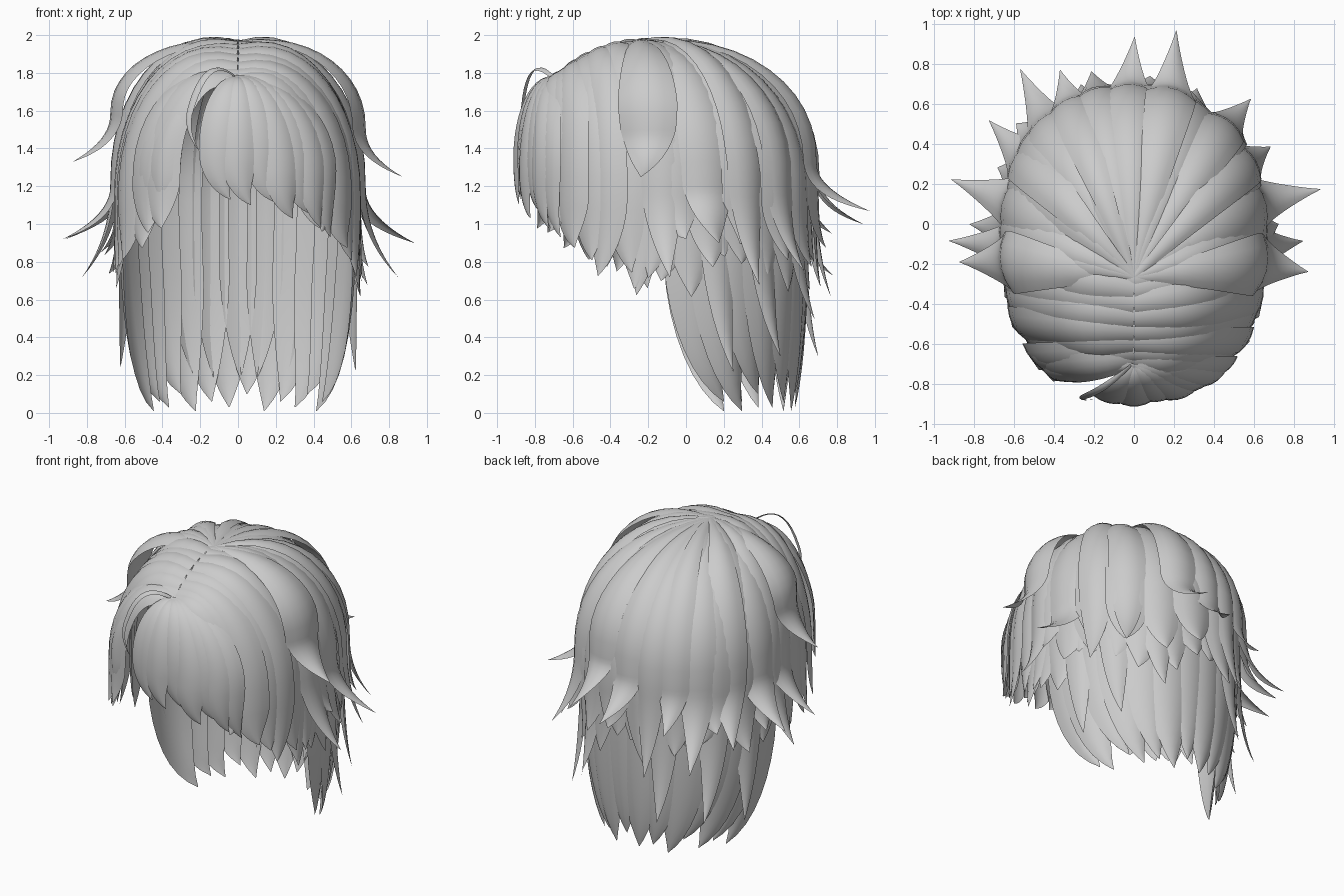
import bpy, bmesh, math, random
from mathutils import Vector

random.seed(4)
if "Cube" in bpy.data.objects:
    bpy.data.objects.remove(bpy.data.objects["Cube"])

grey = bpy.data.materials.new("hair_grey")
grey.use_nodes = True
grey.diffuse_color = (0.6, 0.6, 0.6, 1)
grey.node_tree.nodes["Principled BSDF"].inputs["Base Color"].default_value = (0.6, 0.6, 0.6, 1)

CROWN = Vector((0, -0.27, 1.97))
FRINGE = Vector((0, -0.72, 1.78))


def rim(az, scale=1.0, out=0.0):
    """Point on the widest outline of the head in direction az (degrees)."""
    c, s = math.cos(math.radians(az)), math.sin(math.radians(az))
    b = 0.8 if s > 0 else 0.81
    k = scale / ((abs(c) / 0.67) ** 2.3 + (abs(s) / b) ** 2.3) ** (1 / 2.3) + out
    return Vector((c * k, s * k - 0.1, 0))


def bezier(a, b, c, t):
    return a * (1 - t) ** 2 + b * 2 * t * (1 - t) + c * t * t


def dome_path(root, az, tip_z, flare=0, sway=0, scale=1.0, n=2.3, tip=None,
              rim_z=1.12, drop=0.65, lift=0):
    """Arc over the head to its rim, then a hanging, flaring end."""
    mid = rim(az, scale)
    mid.z = max(rim_z, tip_z + 0.25)
    if tip is None:
        tip = rim(az + sway, scale, flare)
        tip.z = tip_z
    pts = []
    for i in range(13):
        phi = math.pi / 2 * i / 12
        r, h = math.sin(phi) ** (2 / n), max(math.cos(phi), 0) ** (2 / n)
        p = root.lerp(mid, r)
        p.z = mid.z + (root.z - mid.z) * h + lift * math.sin(math.pi * r)
        pts.append(p)
    ctrl = mid.copy()
    ctrl.z += (tip.z - mid.z) * drop
    return pts + [bezier(mid, ctrl, tip, i / 10) for i in range(1, 11)]


def add_lock(bm, pts, width, root_w=0.12, taper=0.55, bulge=0.3):
    """Sweep an arched, pointed strip along a path."""
    last, rows = len(pts) - 1, []
    for i, p in enumerate(pts):
        t = i / last
        w = root_w + (1 - root_w) * math.sin(min(t / 0.5, 1) * math.pi / 2)
        if t > taper:
            w *= 1 - ((t - taper) / (1 - taper)) ** 1.5
        w = max(w, 0.01) * width / 2
        tangent = (pts[min(i + 1, last)] - pts[max(i - 1, 0)]).normalized()
        out = Vector((p.x, p.y + 0.1, max(p.z - 1.2, 0) * 1.3))
        side = tangent.cross(out).normalized()
        normal = side.cross(tangent)
        rows.append([bm.verts.new(p + side * w * u - normal * bulge * w * u * u)
                     for u in (-1, -0.6, -0.2, 0.2, 0.6, 1)])
    for a, b in zip(rows, rows[1:]):
        for j in range(5):
            bm.faces.new((a[j], a[j + 1], b[j + 1], b[j]))


def build(name, locks):
    """Make one object from (path, width, root width, taper start) locks."""
    bm = bmesh.new()
    for lock in locks:
        add_lock(bm, *lock)
    bmesh.ops.recalc_face_normals(bm, faces=bm.faces)
    mesh = bpy.data.meshes.new(name)
    bm.to_mesh(mesh)
    bm.free()
    mesh.shade_smooth()
    mesh.materials.append(grey)
    obj = bpy.data.objects.new(name, mesh)
    bpy.context.collection.objects.link(obj)


jit = random.uniform

# Inner layer covering the back and sides
build("crown_under_locks", [
    (dome_path(CROWN, az, jit(0.6, 0.85), 0.01, jit(-4, 4), 0.96), 0.34)
    for az in range(-12, 193, 12)])

# Top layer of the back, with slightly lifted ends
build("crown_locks", [
    (dome_path(CROWN, az, jit(0.65, 0.95), jit(0.02, 0.08), jit(-5, 5), jit(0.97, 1.01),
               lift=jit(0.01, 0.05)), 0.28)
    for az in range(4, 180, 16)])

# Locks that flick outward: direction, tip height, flare, width
flicks = [(92, 1.0, 0.23, 0.24), (76, 1.07, 0.28, 0.26), (126, 0.73, 0.25, 0.26),
          (115, 0.95, 0.14, 0.22), (52, 0.75, 0.15, 0.24), (142, 0.85, 0.2, 0.26),
          (161, 0.92, 0.27, 0.3), (19, 0.9, 0.28, 0.3), (181, 0.92, 0.25, 0.27),
          (188, 1.33, 0.2, 0.32), (-9, 1.25, 0.2, 0.32), (-2, 0.72, 0.17, 0.26),
          (173, 0.72, 0.15, 0.26), (36, 0.68, 0.1, 0.24), (104, 0.62, 0.08, 0.22)]
build("flicked_locks", [
    (dome_path(CROWN, az, z, flare, jit(-3, 3), 1.01, rim_z=1.2, drop=0.55,
               lift=jit(0.01, 0.05)), w, 0.12, 0.45)
    for az, z, flare, w in flicks])

# Locks falling to both sides of the centre parting
part_rows = [(-0.29, -5, 0.72), (-0.34, -12, 0.64), (-0.41, -20, 0.74), (-0.48, -28, 0.75),
             (-0.55, -36, 0.8), (-0.61, -44, 0.9), (-0.66, -51, 0.95), (-0.7, -57, 1.0)]
sides = []
for y, az, z in part_rows:
    root_z = 1.97 - 1.05 * (y + 0.27) ** 2
    for left in (True, False):
        root = Vector((0, y, root_z))
        a = az if left else 180 - az
        path = dome_path(root, a, z + jit(-0.03, 0.03), 0.01, jit(-4, 4), jit(0.95, 1.0),
                         lift=jit(0, 0.04))
        sides.append((path, 0.24, 0.5))
build("parting_locks", sides)

# Fringe, open on the right of the face
fringe = [(-98, 1.13, 0.2), (-90, 1.1, 0.19), (-81, 1.12, 0.2), (-73, 1.03, 0.2),
          (-66, 1.06, 0.2), (-60, 0.98, 0.18), (-54, 0.93, 0.18),
          (-122, 1.04, 0.15), (-128, 1.0, 0.2)]
build("fringe_locks", [
    (dome_path(FRINGE, az, z, -0.03, 5 if az > -100 else -3, jit(0.98, 1.01), 2, rim_z=1.28),
     w, 0.2)
    for az, z, w in fringe])

# Long layer hanging behind the neck
long_locks = []
for i in range(14):
    az = 14 + i * 152 / 13
    c, s = math.cos(math.radians(az)), math.sin(math.radians(az))
    tip = Vector((0.46 * c, 0.08 + 0.5 * s, (0.06, 0.01, 0.1, 0.03)[i % 4]))
    path = dome_path(CROWN - Vector((0, 0, 0.07)), az, 0.1, scale=0.94, tip=tip, drop=0.75)
    long_locks.append((path, 0.34, 0.12, 0.66))
# Shorter outer wisps of the long layer: direction, tip depth, tip height
for az, y, z in ((24, 0.25, 0.22), (156, 0.25, 0.24), (45, 0.5, 0.3), (135, 0.55, 0.3),
                 (66, 0.68, 0.5), (110, 0.7, 0.3)):
    tip = rim(az, 0.97)
    tip.y, tip.z = y, z
    path = dome_path(CROWN - Vector((0, 0, 0.04)), az, z, scale=0.96, tip=tip)
    long_locks.append((path, 0.22))
build("long_back_locks", long_locks)

# Thin stray strand arching over the fringe
a, b = Vector((0, -0.7, 1.77)), Vector((-0.25, -0.87, 1.62))
strand = [bezier(a, Vector((-0.16, -0.84, 1.93)), b, i / 10) for i in range(11)]
strand += [bezier(b, Vector((-0.29, -0.89, 1.5)), Vector((-0.2, -0.88, 1.38)), i / 6)
           for i in range(1, 7)]
build("stray_strand", [(strand, 0.04, 0.5)])
